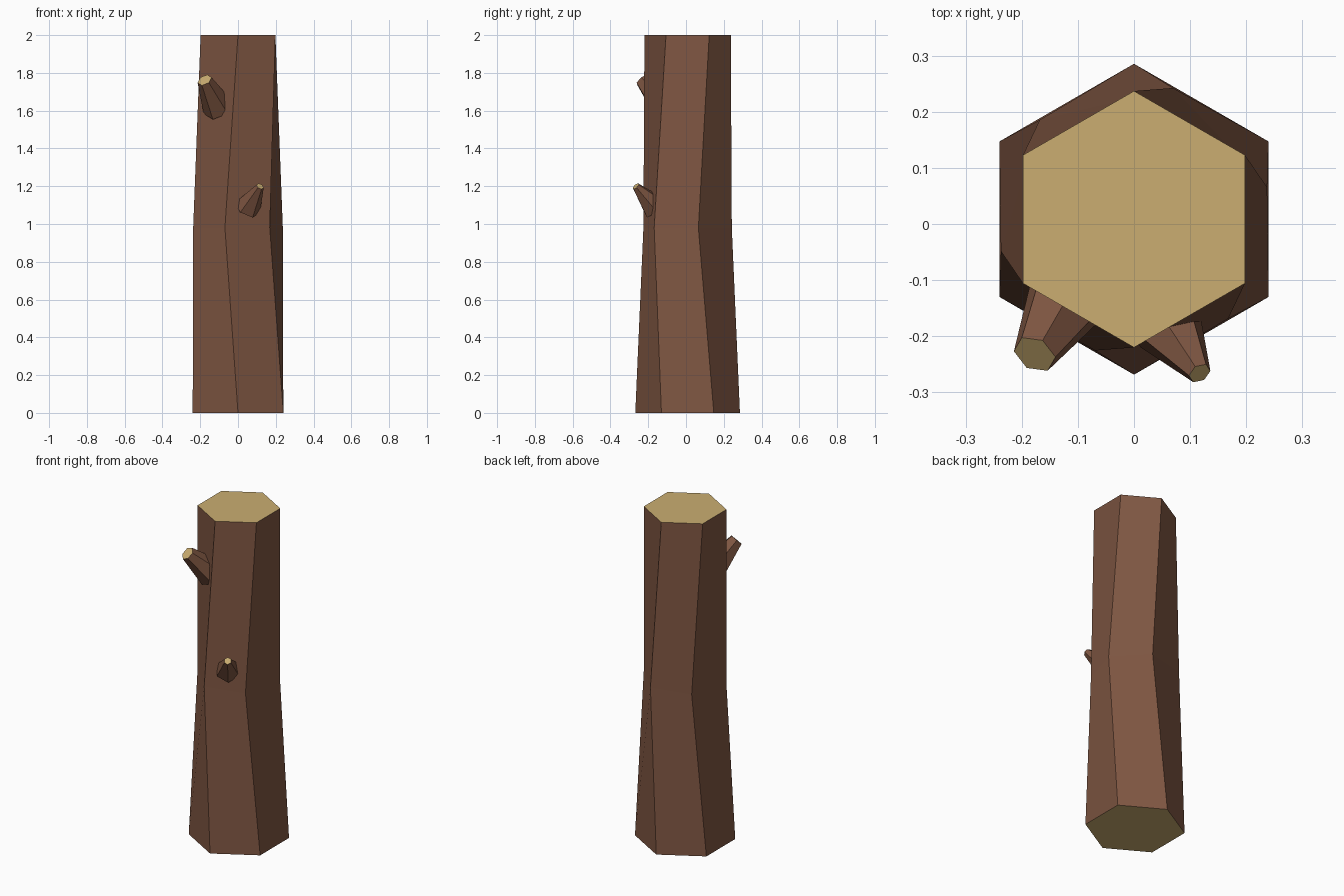
import bpy, bmesh, math
from mathutils import Vector

if "Cube" in bpy.data.objects:
    bpy.data.objects.remove(bpy.data.objects["Cube"])


def material(name, rgb):
    m = bpy.data.materials.new(name)
    m.diffuse_color = (*rgb, 1)
    m.use_nodes = True
    m.node_tree.nodes["Principled BSDF"].inputs["Base Color"].default_value = m.diffuse_color
    return m


bark = material("bark brown", (0.21, 0.093, 0.054))
wood = material("cut wood tan", (0.595, 0.42, 0.165))


def lofted(name, rings, tan_base):
    """Join six-sided rings into a closed solid with cut-wood ends."""
    bm = bmesh.new()
    loops = [[bm.verts.new(p) for p in ring] for ring in rings]
    for a, b in zip(loops, loops[1:]):
        for i in range(6):
            j = (i + 1) % 6
            bm.faces.new((a[i], a[j], b[j], b[i]))
    base = bm.faces.new(loops[0][::-1])
    base.material_index = 1 if tan_base else 0
    bm.faces.new(loops[-1]).material_index = 1
    bmesh.ops.recalc_face_normals(bm, faces=bm.faces)
    mesh = bpy.data.meshes.new(name)
    bm.to_mesh(mesh)
    bm.free()
    mesh.materials.append(bark)
    mesh.materials.append(wood)
    ob = bpy.data.objects.new(name, mesh)
    bpy.context.collection.objects.link(ob)


def ring(center, u, v, r, turn=0):
    angles = [math.radians(60 * k + 90 + turn) for k in range(6)]
    return [center + r * (math.cos(a) * u + math.sin(a) * v) for a in angles]


# Trunk: tapered hexagon, twisted at mid height
X, Y = Vector((1, 0, 0)), Vector((0, 1, 0))
trunk = [(0, 0.277, 0), (0.98, 0.244, -16.5), (2, 0.2285, 0)]
lofted("trunk", [ring(Vector((0, 0.0085, z)), X, Y, r, t) for z, r, t in trunk], True)


# Branch stubs: tapered hexagons rising out of the trunk
def stub(name, tip, heading, elevation, length, r_base, r_tip):
    tip = Vector(tip)
    h = Vector((*heading, 0)).normalized()
    e = math.radians(elevation)
    d = h * math.cos(e) + Vector((0, 0, math.sin(e)))
    u = d.cross(Vector((0, 0, 1))).normalized()
    v = u.cross(d)
    lofted(name, [ring(tip - d * length, u, v, r_base), ring(tip, u, v, r_tip)], False)


stub("upper_branch_stub", (-0.177, -0.232, 1.762), (-0.5, -0.866), 45, 0.21, 0.085, 0.04)
stub("lower_branch_stub", (0.117, -0.266, 1.20), (0.55, -0.835), 43, 0.165, 0.072, 0.021)
